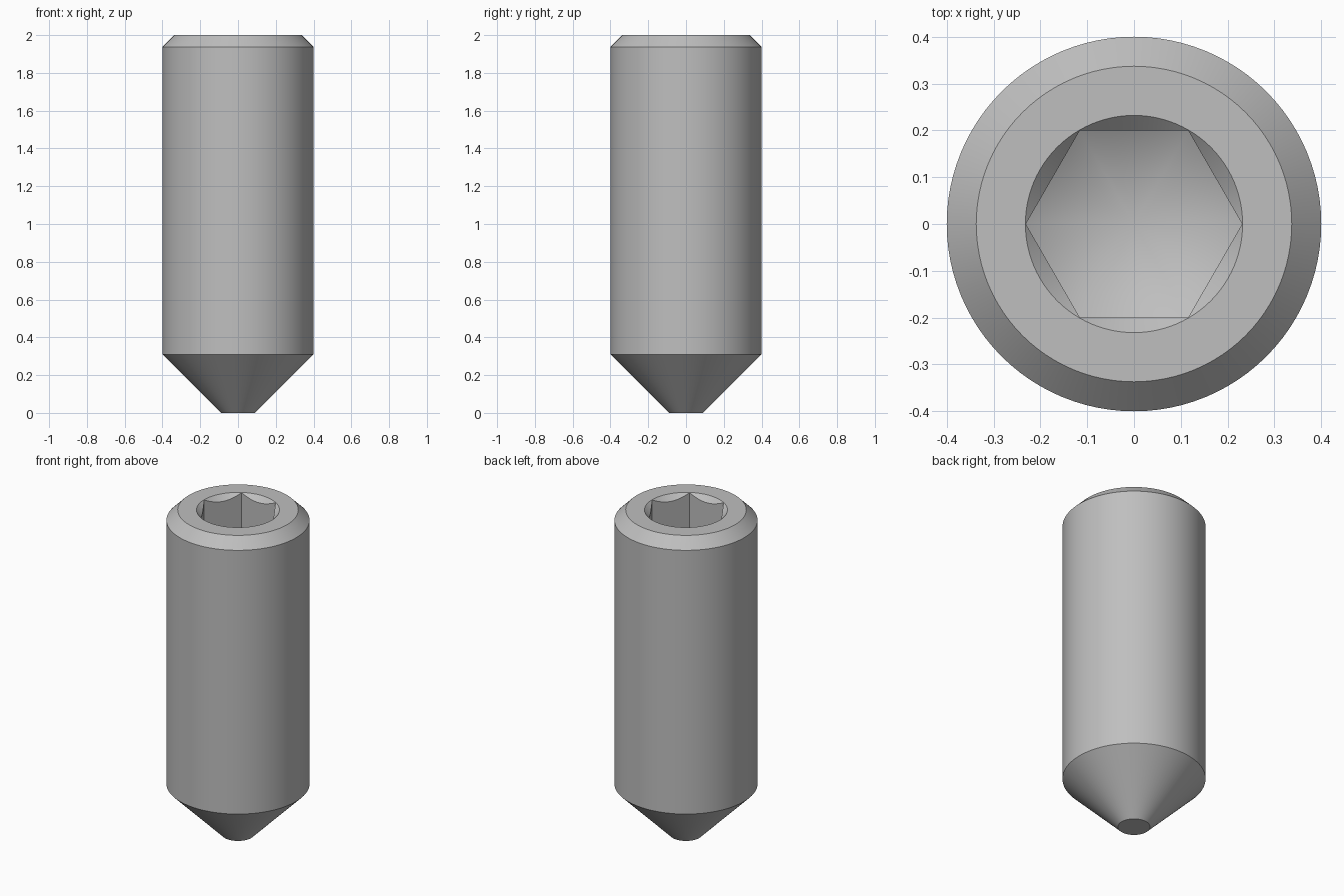
import bpy, bmesh, math
from mathutils import Vector

cube = bpy.data.objects.get("Cube")
if cube:
    bpy.data.objects.remove(cube, do_unlink=True)

RADIUS, HEIGHT = 0.4, 2.0
TIP_RADIUS, TIP_TOP = 0.09, 0.31
EDGE = 0.063            # top chamfer
HEX_RADIUS = 0.231      # socket corner radius
SOCKET_FLOOR = 1.5      # where the drill cone begins
SEGMENTS = 96

steel = bpy.data.materials.new("grey steel")
steel.use_nodes = True
colour = (0.52, 0.52, 0.52, 1)
steel.diffuse_color = colour
steel.node_tree.nodes["Principled BSDF"].inputs["Base Color"].default_value = colour


def lathe(name, profile, sides=SEGMENTS):
    """Solid of revolution from (radius, z) points listed bottom to top."""
    bm = bmesh.new()
    rings = []
    for r, z in profile:
        if r == 0:
            rings.append([bm.verts.new((0, 0, z))])
        else:
            angles = [math.tau * i / sides for i in range(sides)]
            rings.append([bm.verts.new((r * math.cos(a), r * math.sin(a), z)) for a in angles])
    for low, high in zip(rings, rings[1:]):
        for i in range(sides):
            j = (i + 1) % sides
            if len(low) == 1:
                bm.faces.new((low[0], high[j], high[i]))
            else:
                bm.faces.new((low[i], low[j], high[j], high[i]))
    if len(rings[0]) > 1:
        bm.faces.new(rings[0][::-1])
    bm.faces.new(rings[-1])
    mesh = bpy.data.meshes.new(name)
    bm.to_mesh(mesh)
    bm.free()
    mesh.materials.append(steel)
    obj = bpy.data.objects.new(name, mesh)
    bpy.context.collection.objects.link(obj)
    return obj


def combine(target, tool, operation):
    """Apply a boolean and discard its tool."""
    tool.hide_render = True
    mod = target.modifiers.new(operation.lower(), "BOOLEAN")
    mod.operation, mod.object, mod.solver = operation, tool, "EXACT"
    bpy.context.view_layer.objects.active = target
    bpy.ops.object.modifier_apply(modifier=mod.name)
    bpy.data.objects.remove(tool, do_unlink=True)


# Cylindrical body with truncated cone point and chamfered top
screw = lathe("set_screw_body", [
    (TIP_RADIUS, 0), (RADIUS, TIP_TOP),
    (RADIUS, HEIGHT - EDGE), (RADIUS - EDGE, HEIGHT)])

# Countersink around the socket mouth
mouth = HEX_RADIUS + 0.001
sink = lathe("countersink_cutter", [
    (mouth - 0.1, HEIGHT - 0.1), (mouth + 0.1, HEIGHT + 0.1)])
combine(screw, sink, "DIFFERENCE")

# Hexagonal socket ending in a drilled cone
drill = 0.3
slope = math.tan(math.radians(30))
socket = lathe("socket_cutter", [
    (0, SOCKET_FLOOR - HEX_RADIUS * slope),
    (drill, SOCKET_FLOOR + (drill - HEX_RADIUS) * slope),
    (drill, HEIGHT + 0.2)])
hexagon = lathe("hexagon_cutter", [(HEX_RADIUS, 1.2), (HEX_RADIUS, HEIGHT + 0.1)], 6)
combine(socket, hexagon, "INTERSECT")
combine(screw, socket, "DIFFERENCE")

# Smooth curved walls, crisp machined edges
bpy.ops.object.select_all(action="DESELECT")
screw.select_set(True)
bpy.context.view_layer.objects.active = screw
bpy.ops.object.shade_smooth_by_angle(angle=math.radians(20))
